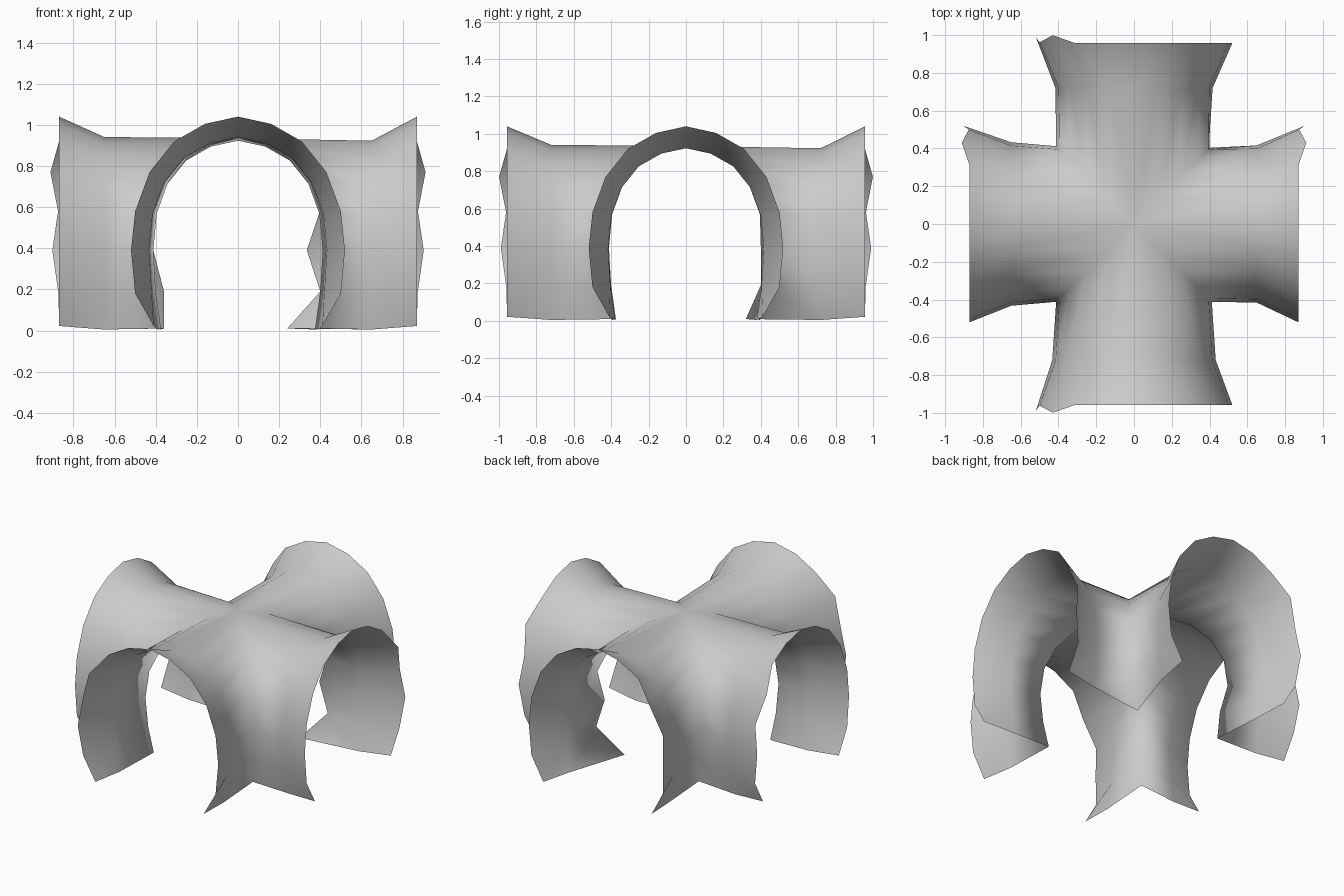
import bpy, bmesh

if "Cube" in bpy.data.objects:
    bpy.data.objects.remove(bpy.data.objects["Cube"])

# Half arch profiles (half width, height), apex to foot
INNER = [(0, .935), (.13, .905), (.25, .835), (.34, .72), (.395, .57), (.412, .39), (.40, .19), (.375, .01)]
OUTER = [(0, 1.04), (.16, 1.005), (.31, .92), (.43, .77), (.50, .58), (.52, .39), (.50, .18), (.41, .022)]
# Outward waviness of the uneven rims
WAVE = [0, 0, 0, .042, .005, .033, .003, 0]
# Inward bends of the back right corner: profile index -> (x, y)
BENT = {5: (.335, .40), 7: (.24, .32)}
HALF_X, HALF_Y = .87, .957
MID_X, MID_Y = .65, .72


def groin(sx, sy):
    """Shared corner line where the two tunnels meet."""
    pts = []
    for i, (w, z) in enumerate(INNER):
        x, y = w, w
        if sx > 0 and sy > 0 and i in BENT:
            x, y = BENT[i]
        elif sx < 0 and sy > 0 and i in (6, 7):
            x = .36
        pts.append((sx * x, sy * y, z))
    return pts


def arm(axis, s_end, s_side):
    """Middle and flared end rings for one half of a tunnel arm."""
    end, mid = (HALF_X, MID_X) if axis == 0 else (HALF_Y, MID_Y)
    wavy = s_side > 0 if axis == 0 else s_side < 0
    k, dz = (1.05, .006) if s_end < 0 else (1.01, -.012)
    rings = []
    ring = [(w * k, mid, max(0, z + dz * (1 - i / 7) - .005 * (i == 7))) for i, (w, z) in enumerate(INNER)]
    rings.append(ring)
    rings.append([(w, end + (WAVE[i] if wavy else 0), z) for i, (w, z) in enumerate(OUTER)])
    if axis == 0:
        return [[(s_end * d, s_side * w, z) for w, d, z in r] for r in rings]
    return [[(s_side * w, s_end * d, z) for w, d, z in r] for r in rings]


bm = bmesh.new()


def loft(rings):
    rows = [[bm.verts.new(p) for p in r] for r in rings]
    for a, b in zip(rows, rows[1:]):
        for i in range(len(a) - 1):
            bm.faces.new((a[i], a[i + 1], b[i + 1], b[i]))


# Four quadrants, each with half of an x arm and half of a y arm
for sx in (-1, 1):
    for sy in (-1, 1):
        corner = groin(sx, sy)
        loft([corner] + arm(0, sx, sy))
        loft([corner] + arm(1, sy, sx))

bmesh.ops.remove_doubles(bm, verts=bm.verts, dist=.0005)
bmesh.ops.recalc_face_normals(bm, faces=bm.faces)
# Make the sheet face upward and outward
if sum(f.normal.z * f.calc_area() for f in bm.faces) < 0:
    bmesh.ops.reverse_faces(bm, faces=bm.faces)
for f in bm.faces:
    f.smooth = True

# Cross vault sheet
mesh = bpy.data.meshes.new("cross_vault")
bm.to_mesh(mesh)
bm.free()
bpy.context.collection.objects.link(bpy.data.objects.new("cross_vault", mesh))
